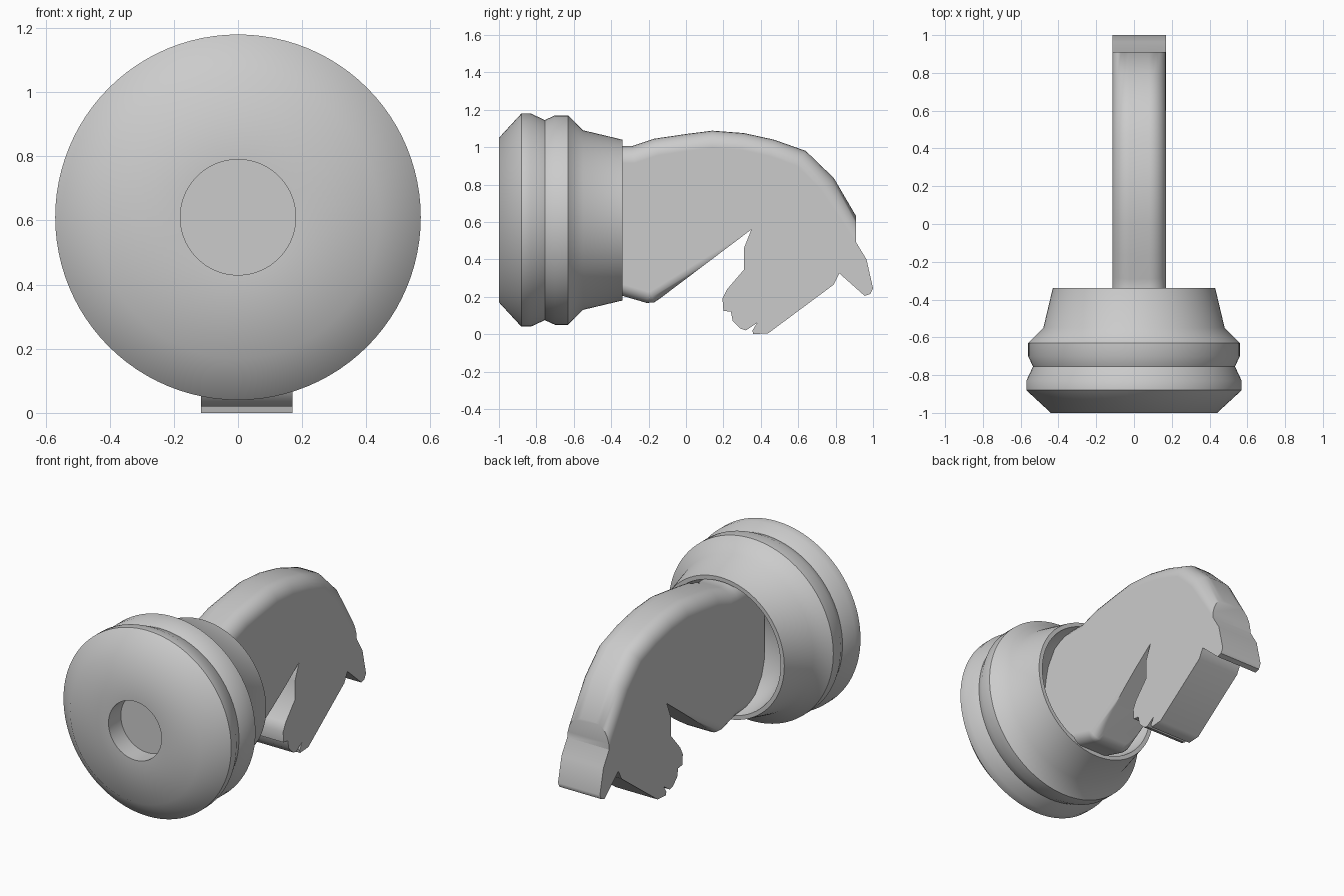
import bpy, bmesh, math
from mathutils import Vector

cube = bpy.data.objects.get("Cube")
if cube:
    bpy.data.objects.remove(cube, do_unlink=True)

grey = bpy.data.materials.new("plain_grey")
grey.use_nodes = True
colour = (0.6, 0.6, 0.6, 1)
grey.diffuse_color = colour
grey.node_tree.nodes["Principled BSDF"].inputs["Base Color"].default_value = colour

AXIS_Z = 0.61


def finish(bm, name):
    """Turn a bmesh into a smooth object with crisp edges."""
    bmesh.ops.recalc_face_normals(bm, faces=bm.faces[:])
    mesh = bpy.data.meshes.new(name)
    bm.to_mesh(mesh)
    bm.free()
    mesh.materials.append(grey)
    obj = bpy.data.objects.new(name, mesh)
    bpy.context.collection.objects.link(obj)
    bpy.ops.object.select_all(action='DESELECT')
    obj.select_set(True)
    bpy.context.view_layer.objects.active = obj
    bpy.ops.object.shade_smooth_by_angle(angle=math.radians(44))
    weighted = obj.modifiers.new("even_shading", 'WEIGHTED_NORMAL')
    weighted.keep_sharp = True
    return obj


def lathe(name, profile, steps=96):
    """Spin (y, radius) points about the horizontal axis of the base."""
    bm = bmesh.new()
    verts = [bm.verts.new((0, y, AXIS_Z + r)) for y, r in profile]
    edges = [bm.edges.new(pair) for pair in zip(verts, verts[1:])]
    bmesh.ops.spin(bm, geom=verts + edges, cent=(0, 0, AXIS_Z), axis=(0, 1, 0),
                   angle=math.tau, steps=steps, use_duplicate=False)
    bmesh.ops.remove_doubles(bm, verts=bm.verts[:], dist=0.0005)
    return finish(bm, name)


# Turned base: screw hole in front, ringed outside, bowl-shaped socket behind
base_profile = [
    (-0.88, 0), (-0.88, 0.18), (-1, 0.18), (-1, 0.44),
    (-0.88, 0.57), (-0.83, 0.57), (-0.755, 0.535), (-0.70, 0.56),
    (-0.63, 0.56), (-0.55, 0.48), (-0.34, 0.43), (-0.34, 0.405),
    (-0.43, 0.385), (-0.51, 0.34), (-0.57, 0.26), (-0.61, 0.14), (-0.62, 0),
]
lathe("base", base_profile)

# Horse head outline in (y, z): crest, nose, mouth, throat, chest
crest = [(-0.6, 1.0), (-0.34, 1.005), (-0.29, 1.005), (-0.17, 1.045), (0, 1.07),
         (0.14, 1.088), (0.31, 1.075), (0.47, 1.04), (0.64, 0.98), (0.79, 0.835),
         (0.91, 0.63)]
face = [(0.91, 0.49), (0.965, 0.40), (1, 0.245), (0.985, 0.215), (0.955, 0.205),
        (0.82, 0.325), (0.79, 0.265), (0.44, 0.005), (0.36, 0), (0.355, 0.02),
        (0.38, 0.06), (0.32, 0.02), (0.29, 0.03), (0.25, 0.07), (0.24, 0.12),
        (0.20, 0.125), (0.195, 0.19), (0.22, 0.24), (0.31, 0.345), (0.31, 0.46),
        (0.35, 0.56)]
chest = [(-0.14, 0.19), (-0.17, 0.17), (-0.21, 0.167), (-0.34, 0.205), (-0.6, 0.22)]
LEFT, RIGHT = 0.17, -0.115

bm = bmesh.new()
side = bm.faces.new([bm.verts.new((RIGHT, y, z)) for y, z in crest + face + chest])
bm.normal_update()
extruded = bmesh.ops.extrude_face_region(bm, geom=[side])["geom"]
bmesh.ops.translate(bm, vec=(LEFT - RIGHT, 0, 0),
                    verts=[g for g in extruded if isinstance(g, bmesh.types.BMVert)])
if not side.is_valid or len(bm.faces) < len(crest + face + chest) + 2:
    bm.faces.new([v for v in bm.verts if abs(v.co.x - RIGHT) < 0.001])


def along(edge, points):
    """True where an edge runs lengthways between points of one outline run."""
    return (abs(edge.verts[0].co.x - edge.verts[1].co.x) < 0.001 and
            all(any((Vector(v.co.yz) - Vector(p)).length < 0.001 for p in points)
                for v in edge.verts))


# Rounded crest and softened chest
for points, width in ((crest, 0.09), (chest, 0.06)):
    edges = [e for e in bm.edges if along(e, points)
             and (e.verts[0].co - e.verts[1].co).length < 0.3]
    bmesh.ops.bevel(bm, geom=edges, offset=width, offset_type='OFFSET', segments=6,
                    profile=0.5, affect='EDGES', clamp_overlap=False)
finish(bm, "horse_head")
